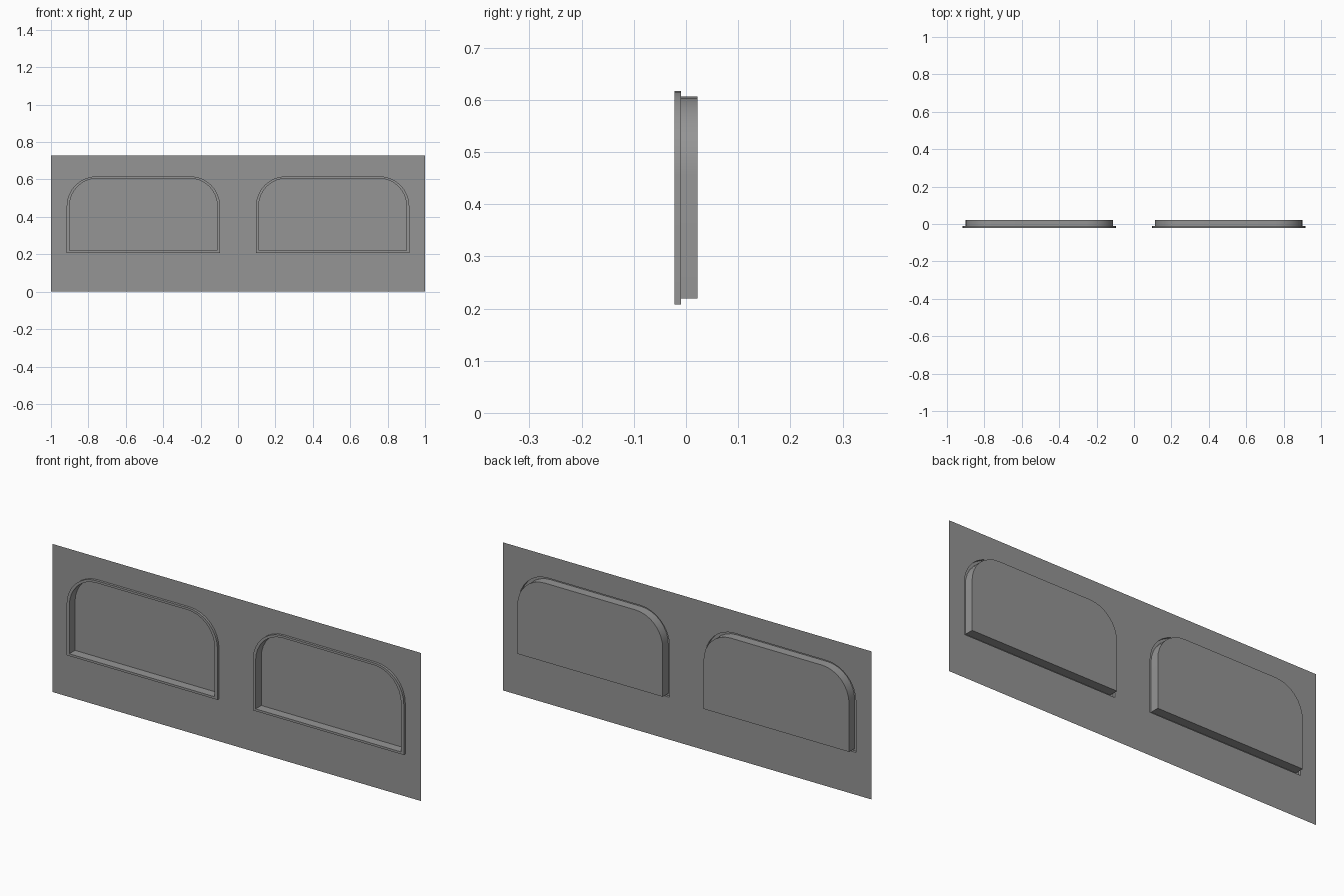
import bpy
import bmesh
from math import cos, sin, pi, radians

if "Cube" in bpy.data.objects:
    bpy.data.objects.remove(bpy.data.objects["Cube"], do_unlink=True)

PANEL_Y, RIM_Y, BACK_Y = -0.01, -0.022, 0.022
HEIGHT = 0.727
WINDOW_X = 0.506

grey = bpy.data.materials.new("panel_grey")
grey.use_nodes = True
grey.diffuse_color = (0.3, 0.3, 0.3, 1)
grey.node_tree.nodes["Principled BSDF"].inputs["Base Color"].default_value = (0.3, 0.3, 0.3, 1)


def arch(half_width, bottom, top, radius, steps=8):
    """Counterclockwise outline with square bottom and rounded top corners."""
    points = [(-half_width, bottom), (half_width, bottom)]
    for side, start in ((1, 0), (-1, pi / 2)):
        for i in range(steps + 1):
            a = start + i * pi / 2 / steps
            points.append((side * (half_width - radius) + radius * cos(a),
                           top - radius + radius * sin(a)))
    return points


def ring(bm, outline, y, dx=0):
    return [bm.verts.new((x + dx, y, z)) for x, z in outline]


def finish(bm, name):
    mesh = bpy.data.meshes.new(name)
    bm.to_mesh(mesh)
    bm.free()
    mesh.materials.append(grey)
    return mesh


def add(name, mesh, x=0):
    obj = bpy.data.objects.new(name, mesh)
    obj.location.x = x
    bpy.context.collection.objects.link(obj)
    return obj


rim_outline = arch(0.41, 0.208, 0.617, 0.16)
pocket_outline = arch(0.395, 0.219, 0.606, 0.148)

# Thin flat panel with two arched openings
bm = bmesh.new()
sheet = [(-1, 0), (1, 0), (1, HEIGHT), (-1, HEIGHT)]
loops = [ring(bm, sheet, PANEL_Y)]
loops += [ring(bm, rim_outline, PANEL_Y, s * WINDOW_X) for s in (-1, 1)]
edges = [bm.edges.new((l[i - 1], l[i])) for l in loops for i in range(len(l))]
bmesh.ops.triangle_fill(bm, edges=edges, use_beauty=True, normal=(0, -1, 0))
bm.normal_update()
for face in bm.faces:
    if face.normal.y > 0:
        face.normal_flip()
add("panel", finish(bm, "panel"))

# Raised rim stepping inward to a recessed pocket with a closed back
bm = bmesh.new()
rings = [ring(bm, rim_outline, PANEL_Y), ring(bm, rim_outline, RIM_Y),
         ring(bm, pocket_outline, RIM_Y), ring(bm, pocket_outline, BACK_Y)]
for a, b in zip(rings, rings[1:]):
    for i in range(len(a)):
        bm.faces.new((a[i - 1], a[i], b[i], b[i - 1]))
bm.faces.new(rings[-1])
window_mesh = finish(bm, "recessed_window")

bpy.ops.object.select_all(action='DESELECT')
windows = [add("right_window", window_mesh, -WINDOW_X),
           add("left_window", window_mesh.copy(), WINDOW_X)]
for obj in windows:
    obj.select_set(True)
bpy.context.view_layer.objects.active = windows[0]
bpy.ops.object.shade_smooth_by_angle(angle=radians(30))
